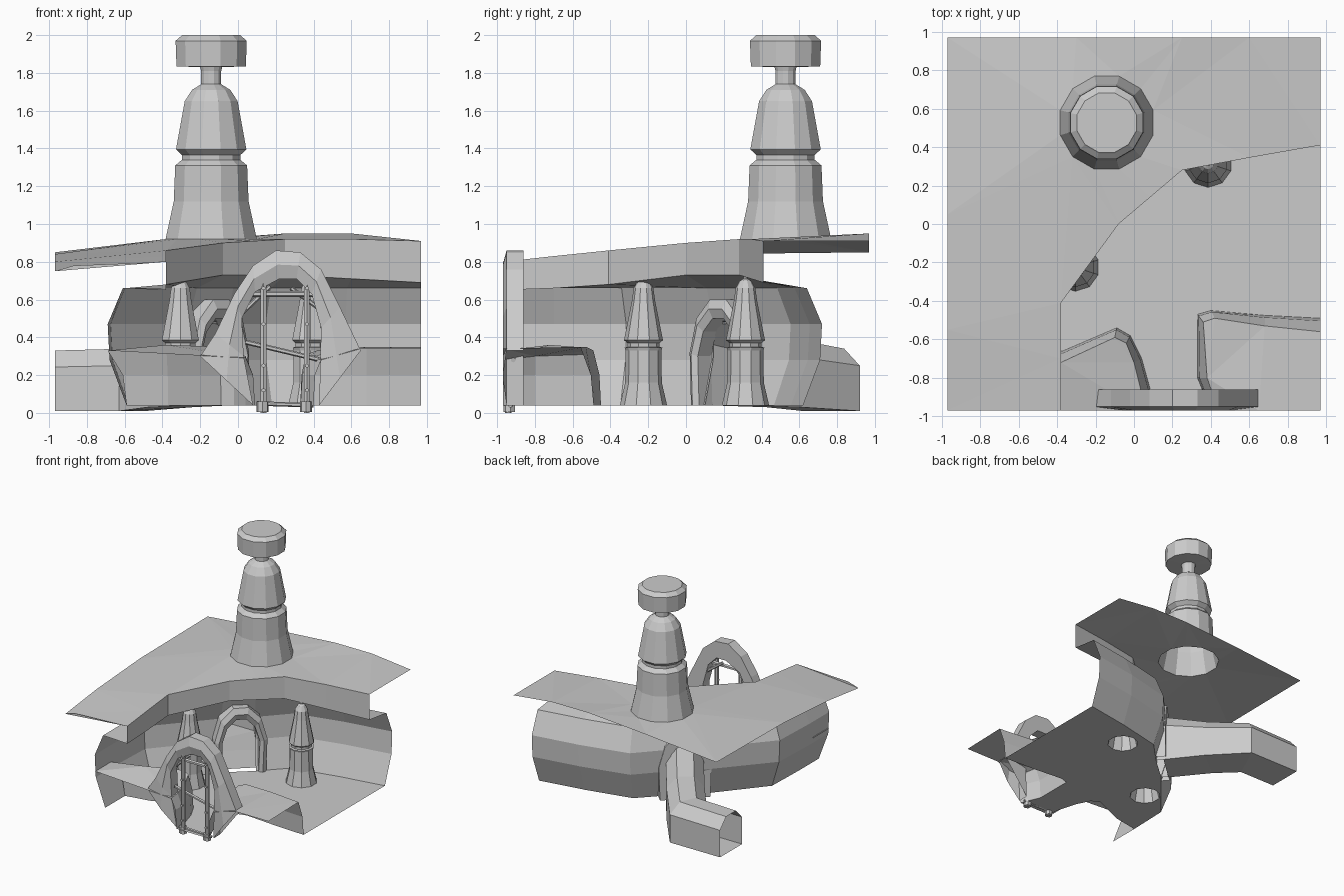
import bpy, bmesh, math
from mathutils import Vector

if "Cube" in bpy.data.objects:
    bpy.data.objects.remove(bpy.data.objects["Cube"])


def finish(name, bm):
    bmesh.ops.remove_doubles(bm, verts=bm.verts, dist=0.0005)
    me = bpy.data.meshes.new(name)
    bm.to_mesh(me)
    bm.free()
    ob = bpy.data.objects.new(name, me)
    bpy.context.collection.objects.link(ob)
    return ob


def strip(name, rows, closed=False, skip=()):
    """Quads between consecutive rows of points."""
    bm = bmesh.new()
    vs = [[bm.verts.new(p) for p in r] for r in rows]
    for i in range(len(rows) - 1):
        n = len(rows[i])
        for j in range(n if closed else n - 1):
            if (i, j) not in skip:
                k = (j + 1) % n
                bm.faces.new((vs[i][j], vs[i][k], vs[i + 1][k], vs[i + 1][j]))
    return finish(name, bm)


def sheet(name, loops):
    """Triangulated sheet: outer loop first, then holes."""
    bm = bmesh.new()
    edges = []
    for lp in loops:
        vs = [bm.verts.new(p) for p in lp]
        edges += [bm.edges.new((vs[i], vs[(i + 1) % len(vs)])) for i in range(len(vs))]
    bmesh.ops.triangle_fill(bm, use_beauty=True, use_dissolve=False, edges=edges, normal=(0, 0, 1))
    for f in bm.faces:
        f.normal_update()
        if f.normal.z < 0:
            f.normal_flip()
    return finish(name, bm)


def ring(c, r, z, n):
    return [(c[0] + r * math.cos((i + .5) * math.tau / n),
             c[1] + r * math.sin((i + .5) * math.tau / n), z) for i in range(n)]


def lathe(name, c, prof, n):
    """Turned shape, open at the base and capped on top."""
    bm = bmesh.new()
    rows = [[bm.verts.new(p) for p in ring(c, r, z, n)] for r, z in prof]
    for a, b in zip(rows, rows[1:]):
        for i in range(n):
            bm.faces.new((a[i], a[(i + 1) % n], b[(i + 1) % n], b[i]))
    bm.faces.new(rows[-1])
    return finish(name, bm)


def arch(name, origin, along, outer, inner, front, back):
    """Closed four-sided band following an outer and an inner curve."""
    a = Vector((along[0], along[1], 0)).normalized()
    d = Vector((-a.y, a.x, 0))
    o = Vector((origin[0], origin[1], 0))
    P = lambda p, t: o + a * p[0] + d * t + Vector((0, 0, p[1]))
    rows = []
    for po, pi in zip(outer, inner):
        mid = [(po[k] + pi[k]) / 2 for k in (0, 1)]
        rows.append([P(po, front + .02), P(mid, front), P(pi, front + .02), P(pi, back), P(po, back)])
    return strip(name, rows, closed=True)


def beam(name, p, q, r=.015, n=6):
    p, q = Vector(p), Vector(q)
    bpy.ops.mesh.primitive_cylinder_add(vertices=n, radius=r, depth=(q - p).length, location=(p + q) / 2)
    ob = bpy.context.object
    ob.rotation_euler = (q - p).to_track_quat('Z', 'Y').to_euler()
    ob.name = name


# cliff stations: x, y, top z, lip z, outward direction, bulge scale
S = [(-.38, -.97, .80, .65, (-1, 0), 1), (-.38, -.7, .83, .66, (-1, 0), 1),
     (-.38, -.41, .86, .68, (-.95, .3), 1), (-.08, 0, .90, .73, (-.75, .6), .8),
     (.085, .14, .91, .73, (-.6, .75), .8), (.25, .28, .92, .73, (-.35, .93), .95),
     (.6, .345, .92, .71, (-.1, 1), 1), (.97, .41, .91, .69, (0, 1), 1)]
rim = [(s[0], s[1], s[2]) for s in S]
rows = [rim, [(s[0], s[1], s[3]) for s in S]]
for off, z in [(.23, .66), (.31, .47), (.3, .28), (.21, .04)]:
    rows.append([(s[0] + s[4][0] * off * s[5], s[1] + s[4][1] * off * s[5], z) for s in S])
strip("cave_wall", rows, skip={(3, 3), (4, 3)})

# upper ground with a round opening under the tower
TC, PA, PB = (-.142, .527), (.385, .315), (-.305, -.225)
outer = rim + [(.97, .97, .91), (.6, .97, .95), (.25, .97, .95), (-.3, .97, .91), (-.97, .97, .85),
               (-.97, .05, .84), (-.97, -.55, .80), (-.97, -.97, .75), (-.87, -.97, .78)]
sheet("upper_ground", [outer, ring(TC, .25, .92, 12)])

# tower
lathe("tower", TC, [(.25, .92), (.205, 1.12), (.197, 1.31), (.16, 1.34), (.16, 1.365), (.193, 1.395),
                    (.145, 1.65), (.105, 1.71), (.055, 1.74), (.055, 1.81), (.06, 1.83),
                    (.19, 1.835), (.195, 1.97), (.165, 1.995), (.16, 2.0)], 12)

# cave pillars
pil = [(.125, .04), (.097, .16), (.095, .33), (.10, .345), (.085, .35), (.085, .37), (.103, .385),
       (.062, .59), (.052, .66), (.03, .7)]
lathe("pillar_back", PA, pil + [(.012, .71), (.008, .78)], 10)
lathe("pillar_left", PB, pil + [(.01, .71)], 10)

# cave floor with front rocks: base line and ridge line of each
lb = [rows[-1][1][:2], (-.37, -.66), (-.09, -.54), (-.02, -.58), (.04, -.7), (.09, -.88), (.09, -.97)]
lr = [(-.69, -.76, .33), (-.38, -.72, .36), (-.1, -.59, .35), (-.04, -.62, .34), (0, -.72, .32),
      (.04, -.88, .3), (.04, -.97, .29)]
rb = [(.97, -.49), (.68, -.475), (.4, -.45), (.33, -.47), (.33, -.8), (.4, -.97)]
rr = [(.97, -.56, .35), (.68, -.53, .35), (.42, -.49, .33), (.36, -.51, .31), (.38, -.8, .3), (.44, -.97, .28)]
flat = lambda pts: [(p[0], p[1], .04) for p in pts]
sheet("cave_floor", [flat(rows[-1][1:]) + flat(rb) + flat(lb[:0:-1]),
                     ring(PA, .125, .04, 10), ring(PB, .125, .04, 10)])
for side, base, ridge, corner in [("left", lb, lr, [(-.69, -.97, .33)]),
                                  ("right", rb, rr, [(.65, -.97, .34), (.97, -.97, .34)])]:
    mid = [((b[0] * .8 + r[0] * .2), (b[1] * .8 + r[1] * .2), .2) for b, r in zip(base, ridge)]
    strip(side + "_rock_slope", [flat(base), mid, ridge])
    sheet(side + "_rock_top", [ridge + corner])

# front entrance arch
arch("entrance_arch", (0, -.97), (1, 0),
     [(-.2, .3), (-.12, .42), (-.02, .63), (.08, .78), (.2, .86), (.33, .85), (.44, .76), (.54, .56), (.65, .33)],
     [(.08, .04), (.03, .3), (.02, .5), (.09, .64), (.22, .71), (.31, .71), (.39, .63), (.44, .45), (.43, .04)],
     0, .11)

# tunnel mouth arch
arch("tunnel_arch", (-.11, .19), (.7, .71),
     [(-.2, .04), (-.21, .32), (-.16, .5), (-.06, .6), (.06, .6), (.16, .5), (.21, .32), (.2, .04)],
     [(-.14, .04), (-.15, .3), (-.11, .43), (-.04, .5), (.04, .5), (.11, .43), (.15, .3), (.14, .04)],
     -.05, .07)

# bent tunnel leading out the back: centre, side vector, base z, height scale
sec = [(-1, 0), (-1, .24), (-.45, .33), (.45, .33), (1, .24), (1, 0)]
path = [((-.15, .23), (.11, .1), .04, 1.35), ((-.36, .52), (.118, .093), .03, 1.1),
        ((-.56, .77), (.07, .15), 0.01, 1), ((-.97, .77), (0, .15), 0.01, .97)]
strip("tunnel", [[(c[0] + s[0] * a, c[1] + s[1] * a, z + h * k) for a, h in sec]
                 for c, s, z, k in path], closed=True)

# timber frame in the entrance
for i, x in enumerate((.135, .365)):
    beam("frame_post_%d" % i, (x, -.94, 0), (x, -.94, .7), .017)
    beam("frame_foot_%d" % i, (x - .005, -.935, .005), (x - .005, -.935, .06), .032, 7)
    for z in (.12, .25, .47, .66):
        beam("frame_peg", (x, -.965, z), (x, -.93, z), .011)
beam("frame_lintel", (0, -.92, .63), (.42, -.92, .63), .016)
beam("frame_diagonal", (.04, -.915, .375), (.44, -.915, .28), .013)
beam("frame_brace_left", (-.01, -.88, .5), (.17, -.9, .67), .012)
beam("frame_brace_right", (.28, -.9, .66), (.42, -.88, .56), .012)
beam("frame_sill", (.1, -.93, .05), (.4, -.93, .04), .012)
